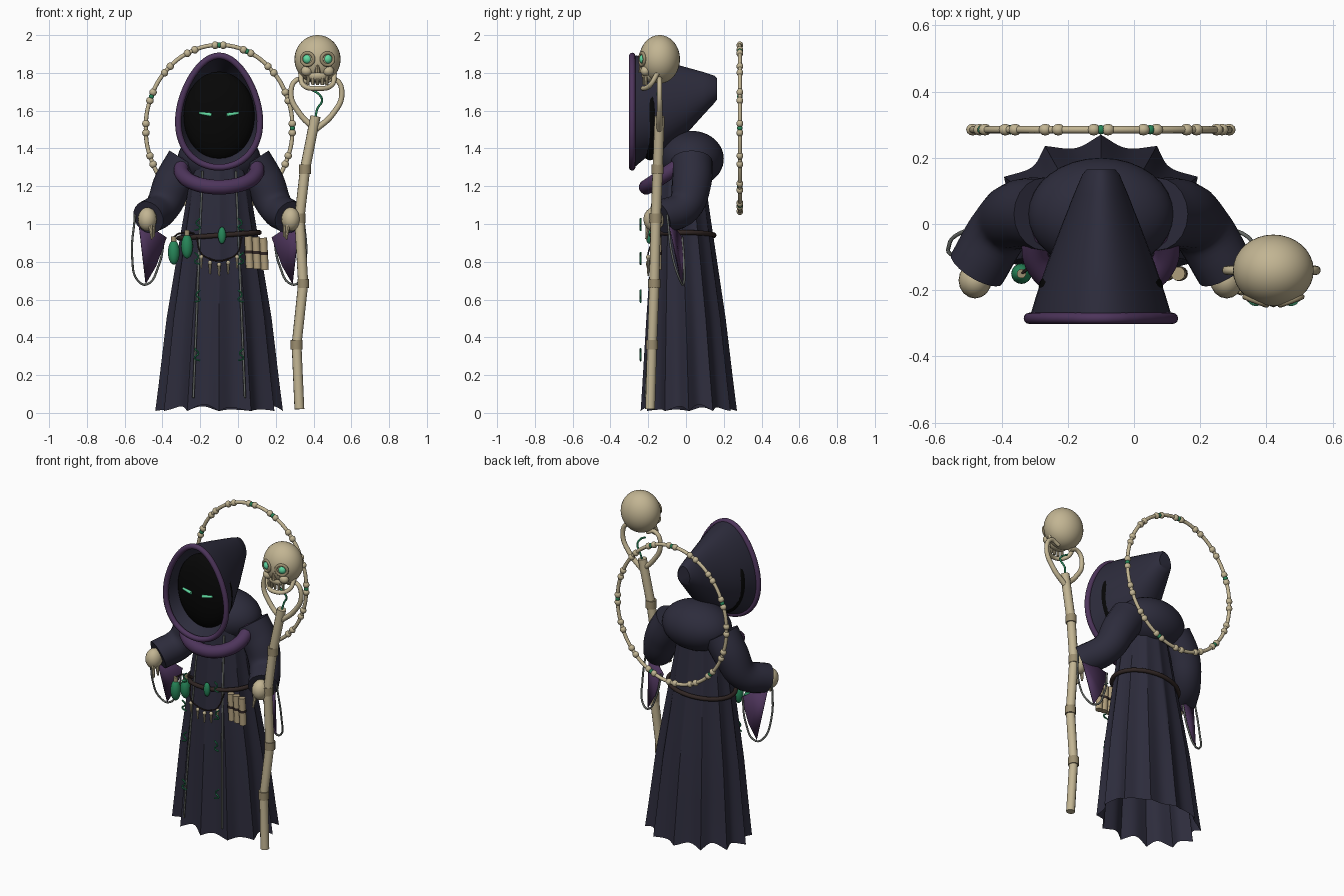
import bpy, bmesh
from math import sin, cos, pi, sqrt, radians
from mathutils import Vector, Matrix

if "Cube" in bpy.data.objects:
    bpy.data.objects.remove(bpy.data.objects["Cube"])

CX = -0.1  # body centre line


def material(name, r, g, b):
    m = bpy.data.materials.new(name)
    m.use_nodes = True
    m.diffuse_color = (r, g, b, 1)
    m.node_tree.nodes["Principled BSDF"].inputs["Base Color"].default_value = (r, g, b, 1)
    return m


CLOTH = material("dark cloth", .026, .025, .045)
PURPLE = material("purple lining", .075, .035, .105)
BLACK = material("shadow black", .002, .002, .002)
BONE = material("bone", .54, .46, .29)
OLD_BONE = material("aged bone", .33, .27, .16)
GLOW = material("glowing green", .12, .7, .36)
GREEN = material("bottle green", .02, .24, .1)
THREAD = material("grey thread", .13, .14, .13)
LEATHER = material("brown leather", .03, .019, .017)
PAPER = material("parchment", .43, .34, .2)


def finish(name, mesh, mat, angle=40):
    mesh.materials.clear()
    mesh.materials.append(mat)
    mesh.shade_smooth()
    mesh.set_sharp_from_angle(angle=radians(angle))
    ob = bpy.data.objects.new(name, mesh)
    bpy.context.collection.objects.link(ob)
    return ob


def from_bmesh(name, bm, mat):
    bmesh.ops.recalc_face_normals(bm, faces=bm.faces)
    mesh = bpy.data.meshes.new(name)
    bm.to_mesh(mesh)
    bm.free()
    return finish(name, mesh, mat)


def balls(name, spots, size, mat, seg=16):
    bm = bmesh.new()
    for p in spots:
        bmesh.ops.create_uvsphere(bm, u_segments=seg, v_segments=seg * 3 // 4, radius=1,
                                  matrix=Matrix.Translation(p) @ Matrix.Diagonal((*size, 1)))
    return from_bmesh(name, bm, mat)


def rods(name, pairs, r1, r2, mat, seg=14):
    bm = bmesh.new()
    for p, q in pairs:
        p, q = Vector(p), Vector(q)
        turn = (q - p).to_track_quat('Z', 'Y').to_matrix().to_4x4()
        bmesh.ops.create_cone(bm, cap_ends=True, segments=seg, radius1=r1, radius2=r2,
                              depth=(q - p).length, matrix=Matrix.Translation((p + q) / 2) @ turn)
    return from_bmesh(name, bm, mat)


def tube(name, points, radii, mat, closed=False, smooth=True, res=4):
    if not isinstance(radii, (list, tuple)):
        radii = [radii] * len(points)
    cu = bpy.data.curves.new(name, 'CURVE')
    cu.dimensions = '3D'
    cu.bevel_depth = 1
    cu.bevel_resolution = res
    cu.resolution_u = 6
    cu.use_fill_caps = not closed
    sp = cu.splines.new('BEZIER' if smooth else 'POLY')
    pts = sp.bezier_points if smooth else sp.points
    pts.add(len(points) - 1)
    for bp, p, r in zip(pts, points, radii):
        bp.co = p if smooth else (*p, 1)
        bp.radius = r
        if smooth:
            bp.handle_left_type = bp.handle_right_type = 'AUTO'
    sp.use_cyclic_u = closed
    tmp = bpy.data.objects.new(name + "_path", cu)
    bpy.context.collection.objects.link(tmp)
    bpy.context.view_layer.update()
    mesh = bpy.data.meshes.new_from_object(tmp.evaluated_get(bpy.context.evaluated_depsgraph_get()))
    bpy.data.objects.remove(tmp)
    return finish(name, mesh, mat, 50)


def loft(name, rings, mat, cap_last=False):
    bm = bmesh.new()
    rows = [[bm.verts.new(p) for p in ring] for ring in rings]
    n = len(rows[0])
    for a, b in zip(rows, rows[1:]):
        for i in range(n):
            bm.faces.new((a[i], a[(i + 1) % n], b[(i + 1) % n], b[i]))
    if cap_last:
        bm.faces.new(rows[-1])
    return from_bmesh(name, bm, mat)


# Robe: elliptical rings with pleats that deepen toward the hem
PROFILE = [(0, .338, .255, .015), (.5, .278, .21, 0), (1, .195, .155, -.02), (1.38, .13, .11, -.03)]


def robe_at(z):
    for a, b in zip(PROFILE, PROFILE[1:]):
        if z <= b[0]:
            t = (z - a[0]) / (b[0] - a[0])
            return [u + (v - u) * t for u, v in zip(a[1:], b[1:])]
    return PROFILE[-1][1:]


def robe_ring(z):
    rx, ry, cy = robe_at(z)
    ring = []
    for i in range(144):
        a = 2 * pi * i / 144
        fold = abs(sin(6 * a))
        k = 1 - (.13 - .07 * z) * fold
        lift = (.01 + .035 * fold * (.6 + .4 * sin(3 * a + 1))) if z == 0 else 0
        ring.append((CX + rx * k * cos(a), cy + ry * k * sin(a), z + lift))
    return ring


def front_y(x, z):
    rx, ry, cy = robe_at(z)
    return cy - ry * sqrt(max(0, 1 - ((x - CX) / rx) ** 2)) - .002


loft("robe", [robe_ring(z) for z in (0, .15, .3, .5, .75, 1, 1.2, 1.38)], CLOTH, True)
balls("shoulder_hump", [(CX, .03, 1.345)], (.22, .17, .148), CLOTH, 32)
tube("collar", [(CX + .2 * cos(a), -.075 + .135 * sin(a), 1.285 + .09 * sin(a))
                for a in [2 * pi * i / 16 for i in range(16)]], .04, PURPLE, True)


# Hood: egg-shaped sections shrinking to a blunt tip
def egg(y, w, low, high, n=40):
    mid, h = (low + high) / 2, (high - low) / 2
    return [(CX + w * sin(a) * (1 - .2 * cos(a)), y, mid + h * cos(a))
            for a in [2 * pi * i / n for i in range(n)]]


loft("hood", [egg(-.285, .212, 1.29, 1.895), egg(-.22, .193, 1.345, 1.885), egg(-.12, .16, 1.375, 1.862),
              egg(0, .115, 1.475, 1.83), egg(.09, .08, 1.575, 1.805), egg(.15, .055, 1.64, 1.785),
              egg(.165, .042, 1.66, 1.77)], CLOTH, True)
tube("hood_rim", egg(-.285, .212, 1.3, 1.89, 24), .017, PURPLE, True)
balls("face_shadow", [(CX, -.19, 1.572)], (.188, .082, .235), BLACK, 32)
for side, s in (("right", -1), ("left", 1)):
    rods(side + "_eye", [((CX + s * .04, -.277, 1.578), (CX + s * .105, -.268, 1.588))], .01, .007, GLOW)

# Arms, hands and hanging sleeve linings, mirrored about the body
for side, s in (("right", -1), ("left", 1)):
    def at(x, y, z):
        return (CX + s * x, y, z)
    tube(side + "_sleeve", [at(.17, .03, 1.33), at(.24, .03, 1.22), at(.3, -.01, 1.09), at(.375, -.135, 1.035)],
         [.11, .105, .092, .09], CLOTH, res=8)
    balls(side + "_hand", [at(.38, -.17, 1.025)], (.05, .055, .063), BONE)
    rods(side + "_finger", [(at(.365, -.2, 1.0), at(.355, -.21, .92)),
                            (at(.35, -.18, .99), at(.345, -.18, .93))], .013, .006, BONE, 8)
    bm = bmesh.new()
    corners = [at(.43, -.09, 1.03), at(.28, -.02, .93), at(.335, -.015, .78), at(.39, -.02, .685)]
    bm.faces.new([bm.verts.new(p) for p in corners])
    lining = from_bmesh(side + "_sleeve_lining", bm, PURPLE)
    lining.modifiers.new("thickness", 'SOLIDIFY').thickness = .008
    tube(side + "_sleeve_thread", [at(.445, -.1, 1.05), at(.46, -.07, .82), at(.43, -.03, .7), at(.385, -.015, .68),
                                   at(.32, -.01, .78), at(.29, -.02, .93)], .006, THREAD, res=2)

# Robe trim and floating runes
for side, s in (("right", -1), ("left", 1)):
    line = []
    for i in range(13):
        z = .08 + i * .1
        x = CX + s * (.14 - .04 * z)
        line.append((x, front_y(x, z), z))
    tube(side + "_trim", line, .006, THREAD, res=2)
    for i, z in enumerate((.31, .62, .82, 1.0)):
        x, f = CX + s * .115, (-1) ** i * s
        tube(f"{side}_rune_{i + 1}", [(x - f * .015, -.24, z - .033), (x + f * .014, -.24, z - .02),
                                      (x - f * .006, -.24, z + .005), (x + f * .015, -.24, z + .03)],
             .005, GREEN, res=1)

# Belt with bottles, charm, finger bones and scrolls
tube("belt", [(CX + .212 * cos(a), -.018 + .166 * sin(a), .94 + .015 * cos(a))
              for a in [2 * pi * i / 16 for i in range(16)]], .013, LEATHER, True)
for i, (x, z) in enumerate(((-.34, .85), (-.27, .882))):
    balls(f"bottle_{i + 1}", [(x, -.15, z)], (.031, .031, .065), GREEN)
    rods(f"bottle_neck_{i + 1}", [((x, -.15, z + .055), (x, -.15, z + .085))], .014, .014, OLD_BONE)
    tube(f"bottle_cord_{i + 1}", [(x, -.15, z + .08), (x + .03, -.13, .95), (-.23, -.12, .95)], .005, LEATHER, res=1)
balls("belt_charm", [(-.085, -.195, .94)], (.021, .018, .045), GREEN)
bones = [(CX + d, -.2, .785 + 4.5 * d * d) for d in (-.095, -.048, 0, .048, .095)]
tube("bone_cord", [(-.22, -.17, .93)] + [(x, y, z + .02) for x, y, z in bones] + [(.02, -.17, .93)],
     .004, LEATHER, res=1)
balls("finger_bone_knobs", bones, (.012, .012, .012), BONE, 10)
rods("finger_bones", [((x, y, z), (x, y, z - .06)) for x, y, z in bones], .009, .004, BONE, 8)
rolls = [(.058, .765), (.098, .762), (.137, .757)]
rods("scrolls", [((x + .005, -.15, z), (x - .004, -.15, z + .17)) for x, z in rolls], .021, .021, PAPER)
rods("scroll_straps", [((x, -.15, z + .08), (x, -.15, z + .095)) for x, z in rolls], .023, .023, LEATHER)

# Staff with joints, prongs and a wisp
shaft = [(.325, -.19, .02), (.31, -.18, .36), (.345, -.168, .685), (.325, -.16, 1.03), (.355, -.15, 1.29),
         (.41, -.14, 1.57)]
tube("staff", shaft, [.026, .026, .027, .027, .027, .027], BONE, smooth=False)
rods("staff_joints", [((x, y, z - .025), (x, y, z + .025)) for x, y, z in shaft[1:-1]], .032, .032, OLD_BONE)
for side, s in (("right", -1), ("left", 1)):
    tube(side + "_prong", [(.412, -.14, 1.5), (.415 + s * .085, -.14, 1.58), (.415 + s * .135, -.14, 1.69),
                           (.415 + s * .1, -.14, 1.765), (.415 + s * .04, -.14, 1.75)],
         [.016, .015, .014, .013, .012], BONE)
tube("wisp", [(.39, -.14, 1.71), (.425, -.15, 1.69), (.445, -.14, 1.655), (.42, -.13, 1.61), (.41, -.14, 1.56)],
     .006, GREEN, res=2)

# Skull on the staff
SX = .421
balls("skull", [(SX, -.14, 1.872)], (.122, .108, .128), BONE, 32)
sides = (-1, 1)
balls("skull_eyes", [(SX + s * .053, -.226, 1.873) for s in sides], (.025, .022, .025), GLOW)
for s in sides:
    tube("right_socket" if s < 0 else "left_socket",
         [(SX + s * .053 + .032 * cos(a), -.232 + .012 * s * cos(a), 1.873 + .032 * sin(a))
          for a in [pi * i / 4 for i in range(8)]], .009, OLD_BONE, True)
balls("cheekbones", [(SX + s * .058, -.215, 1.81) for s in sides], (.03, .026, .027), BONE)
rods("nose", [((SX, -.235, 1.802), (SX, -.24, 1.845))], .017, .007, OLD_BONE, 8)
balls("upper_jaw", [(SX, -.19, 1.785)], (.062, .045, .035), BONE)
rods("teeth", [((SX + d, -.222 + 4 * d * d, 1.785), (SX + d, -.222 + 4 * d * d, 1.735))
               for d in (-.05, -.025, 0, .025, .05)], .01, .008, BONE, 8)
tube("lower_jaw", [(SX - .09, -.15, 1.8), (SX - .075, -.19, 1.735), (SX, -.228, 1.718), (SX + .075, -.19, 1.735),
                   (SX + .09, -.15, 1.8)], .013, BONE)


# Bone halo: knuckled hoop with a few green beads
def hoop(a):
    return (CX + .388 * cos(a), .285, 1.507 + .44 * sin(a))


joints = [pi / 2 + pi * i / 8 for i in range(16)]
tube("halo", [hoop(a) for a in joints], .011, BONE, True)
balls("halo_knuckles", [hoop(a + d) for a in joints for d in (-.055, .055)], (.02, .018, .02), BONE, 12)
balls("halo_beads", [hoop(a) for a in joints[::3]], (.015, .015, .015), GREEN, 10)
